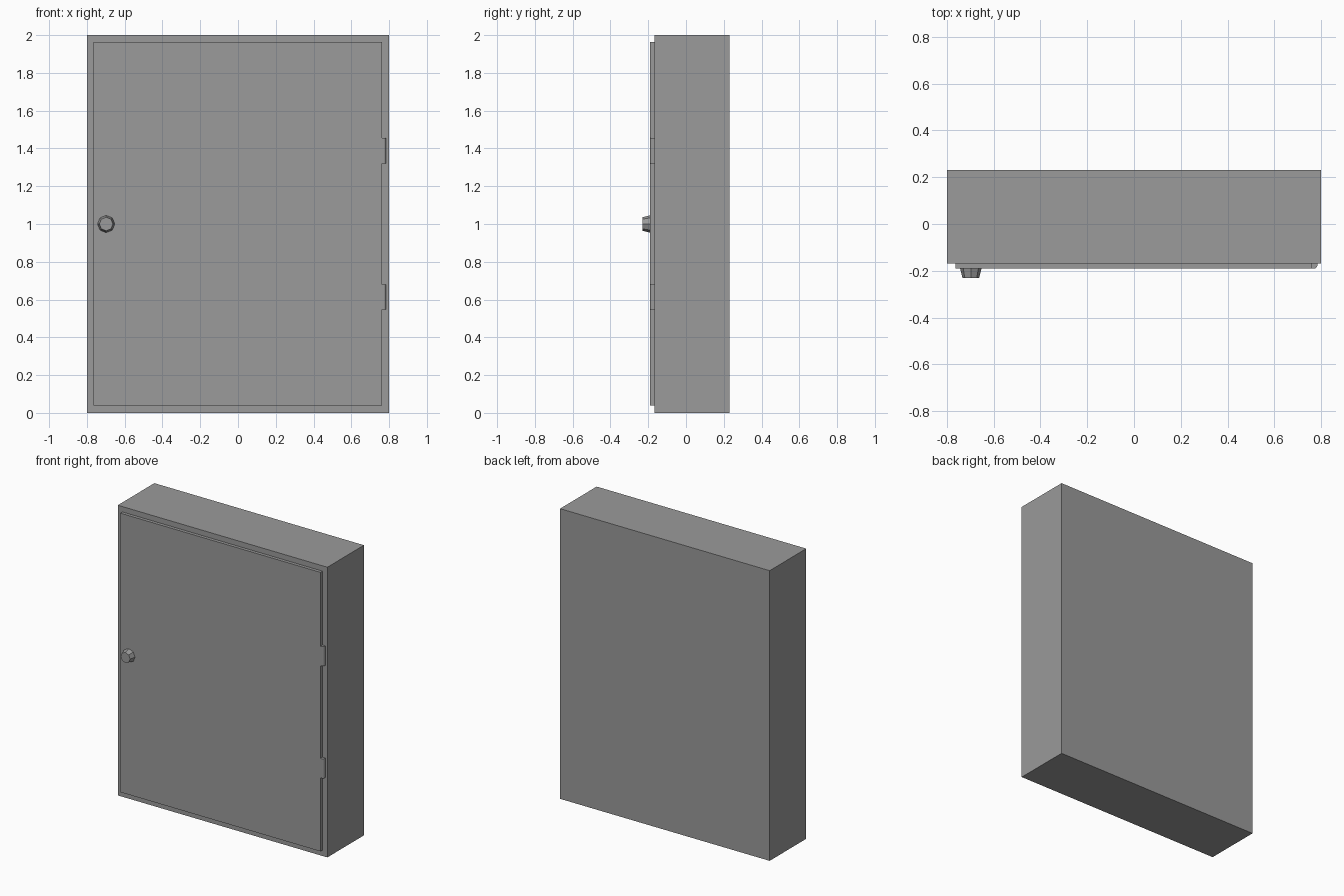
import bpy, bmesh, math

if "Cube" in bpy.data.objects:
    bpy.data.objects.remove(bpy.data.objects["Cube"])

# Dark grey paint shared by all parts
grey = bpy.data.materials.new("dark_grey")
grey.diffuse_color = (0.325, 0.325, 0.325, 1)
grey.use_nodes = True
grey.node_tree.nodes["Principled BSDF"].inputs["Base Color"].default_value = grey.diffuse_color


def make_object(name, bm):
    bmesh.ops.recalc_face_normals(bm, faces=bm.faces)
    mesh = bpy.data.meshes.new(name)
    bm.to_mesh(mesh)
    bm.free()
    mesh.materials.append(grey)
    ob = bpy.data.objects.new(name, mesh)
    bpy.context.collection.objects.link(ob)
    return ob


def prism(name, profile, z0, z1):
    """Extrude an (x, y) profile from z0 up to z1."""
    bm = bmesh.new()
    face = bm.faces.new([bm.verts.new((x, y, z0)) for x, y in profile])
    ext = bmesh.ops.extrude_face_region(bm, geom=[face])
    top = [v for v in ext["geom"] if isinstance(v, bmesh.types.BMVert)]
    bmesh.ops.translate(bm, verts=top, vec=(0, 0, z1 - z0))
    return make_object(name, bm)


def box(name, x0, x1, y0, y1, z0, z1):
    return prism(name, [(x0, y0), (x1, y0), (x1, y1), (x0, y1)], z0, z1)


FRONT, DOOR = -0.168, -0.19

# Cabinet body and door panel
box("cabinet_body", -0.799, 0.799, FRONT, 0.23, 0, 2)
box("door", -0.764, 0.762, DOOR, FRONT, 0.04, 1.963)

# Hinges with a rounded outer edge
hinge_profile = [(0.762, FRONT), (0.762, DOOR), (0.775, DOOR),
                 (0.781, -0.186), (0.784, -0.18), (0.784, FRONT)]
for label, zc in (("lower", 0.614), ("upper", 1.387)):
    prism(label + "_hinge", hinge_profile, zc - 0.067, zc + 0.067)

# Tapered faceted knob
bpy.ops.mesh.primitive_cone_add(vertices=8, radius1=0.046, radius2=0.036,
                                depth=0.04, location=(-0.698, -0.21, 1.0),
                                rotation=(math.pi / 2, 0, 0))
knob = bpy.context.object
knob.name = "door_knob"
knob.data.materials.append(grey)
